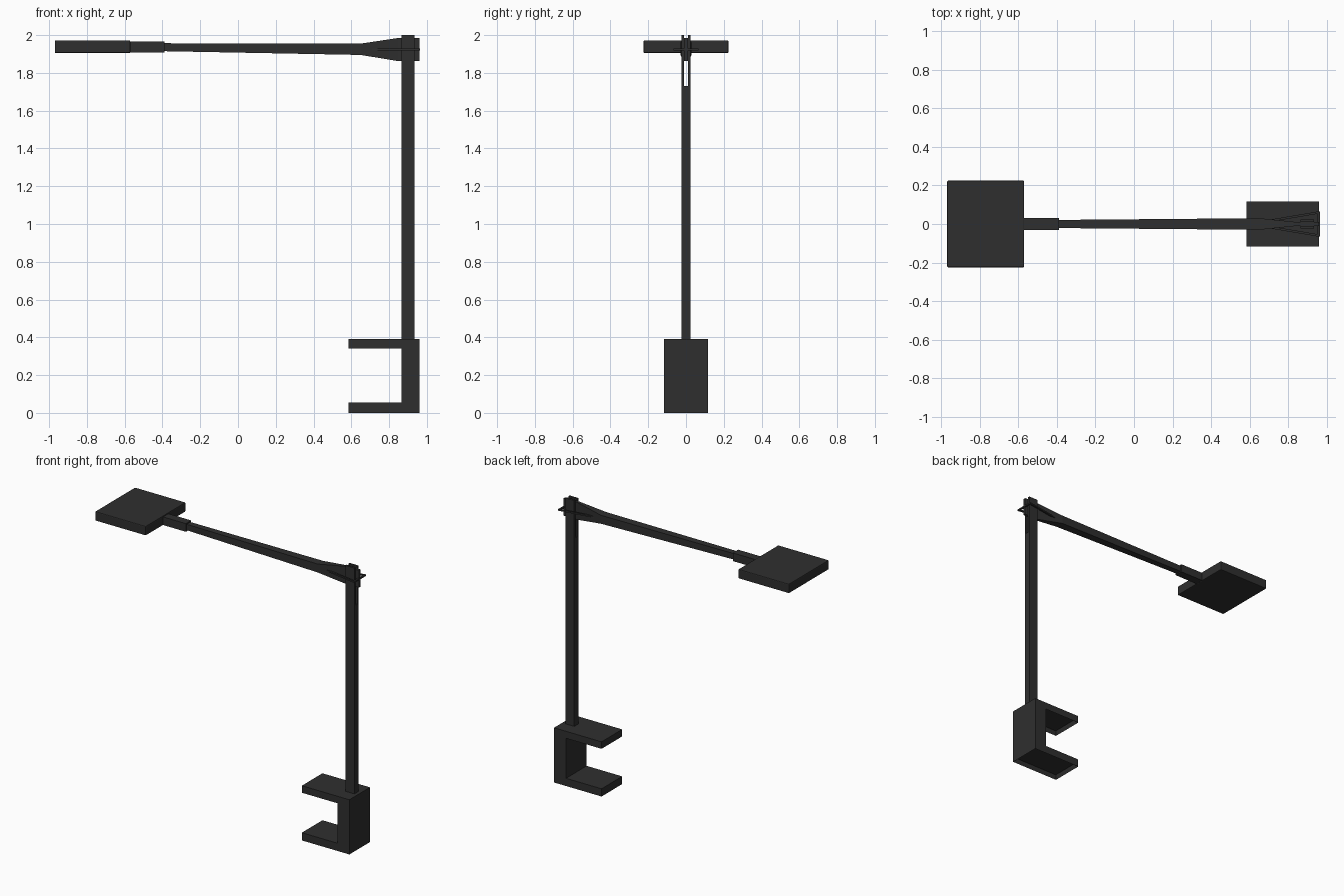
import bpy, bmesh

if "Cube" in bpy.data.objects:
    bpy.data.objects.remove(bpy.data.objects["Cube"])

mat = bpy.data.materials.new("matte_black")
mat.diffuse_color = (0.028, 0.028, 0.028, 1)
mat.use_nodes = True
mat.node_tree.nodes["Principled BSDF"].inputs["Base Color"].default_value = mat.diffuse_color


def finish(name, bm):
    bmesh.ops.recalc_face_normals(bm, faces=bm.faces[:])
    me = bpy.data.meshes.new(name)
    bm.to_mesh(me)
    bm.free()
    me.materials.append(mat)
    ob = bpy.data.objects.new(name, me)
    bpy.context.collection.objects.link(ob)
    return ob


def loft(name, rings):
    """Skin a list of equal-length point rings and cap both ends."""
    bm = bmesh.new()
    vs = [[bm.verts.new(p) for p in r] for r in rings]
    n = len(vs[0])
    for a, b in zip(vs, vs[1:]):
        for i in range(n):
            j = (i + 1) % n
            bm.faces.new((a[i], a[j], b[j], b[i]))
    bm.faces.new(vs[0])
    bm.faces.new(vs[-1])
    return finish(name, bm)


def rect_x(x, hy, z0, z1, cy=0.0):
    return [(x, cy - hy, z0), (x, cy + hy, z0), (x, cy + hy, z1), (x, cy - hy, z1)]


def extrude_y(name, profile, hy):
    return loft(name, [[(x, y, z) for x, z in profile] for y in (-hy, hy)])


# Table clamp: C profile, with shallow hollows on the jaw undersides
clamp = extrude_y("table_clamp", [(0.585, 0), (0.96, 0), (0.96, 0.39), (0.585, 0.39),
                                  (0.585, 0.34), (0.865, 0.34), (0.865, 0.055),
                                  (0.585, 0.055)], 0.116)
bm = bmesh.new()
bm.from_mesh(clamp.data)
bm.faces.ensure_lookup_table()
jaws = [f for f in bm.faces if f.normal.z < -0.9]
for f in jaws:
    bmesh.ops.inset_region(bm, faces=[f], thickness=0.01, use_even_offset=True)
    for v in f.verts:
        v.co.z += 0.03
bm.to_mesh(clamp.data)
bm.free()

# Upright post with an open slot at the top, as a fork profile in y-z
fork = [(-0.024, 0.39), (0.024, 0.39), (0.024, 2.0), (0.01, 2.0),
        (0.01, 1.73), (-0.01, 1.73), (-0.01, 2.0), (-0.024, 2.0)]
loft("upright_post", [[(x, y, z) for y, z in fork] for x in (0.865, 0.935)])

# Tapered arm that flares into a thin fin held in the slot
loft("arm", [rect_x(-0.40, 0.021, 1.915, 1.957),
             rect_x(0.65, 0.03, 1.895, 1.955),
             rect_x(0.85, 0.0095, 1.862, 1.985),
             rect_x(0.96, 0.0095, 1.862, 1.985)])

# Splayed strips on both sides of the pivot, joined by an end bar
for s, side in ((-1, "front"), (1, "back")):
    loft("splayed_strip_" + side, [rect_x(0.70, 0.006, 1.918, 1.928, s * 0.016),
                                   rect_x(0.96, 0.006, 1.918, 1.928, s * 0.06)])
loft("strip_end_bar", [rect_x(x, 0.066, 1.918, 1.928) for x in (0.952, 0.964)])

# Sleeve between arm and lamp head
loft("head_sleeve", [rect_x(x, 0.03, 1.907, 1.965) for x in (-0.575, -0.39)])

# Flat square lamp head with softened edges
head = loft("lamp_head", [rect_x(x, 0.225, 1.905, 1.972) for x in (-0.97, -0.57)])
bev = head.modifiers.new("soft_edges", 'BEVEL')
bev.width = 0.006
bev.segments = 2
